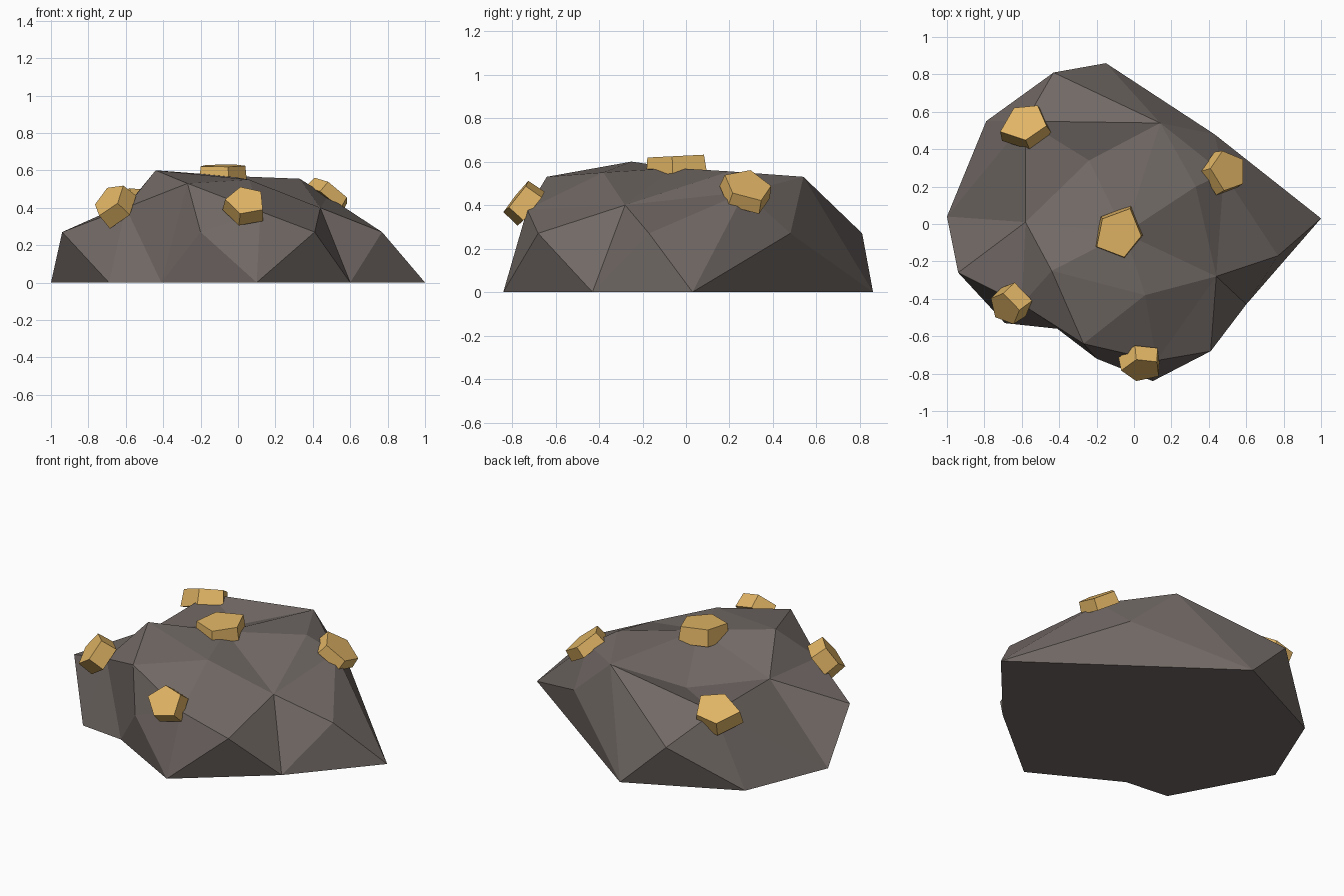
import bpy, bmesh, math
from mathutils import Vector
from mathutils.geometry import delaunay_2d_cdt

if "Cube" in bpy.data.objects:
    bpy.data.objects.remove(bpy.data.objects["Cube"])


def material(name, rgb):
    m = bpy.data.materials.new(name)
    m.diffuse_color = (*rgb, 1)
    m.use_nodes = True
    m.node_tree.nodes["Principled BSDF"].inputs["Base Color"].default_value = m.diffuse_color
    return m


def make_object(name, bm, mat):
    bmesh.ops.recalc_face_normals(bm, faces=bm.faces)
    me = bpy.data.meshes.new(name)
    bm.to_mesh(me)
    bm.free()
    me.materials.append(mat)
    ob = bpy.data.objects.new(name, me)
    bpy.context.collection.objects.link(ob)
    return ob


stone = material("stone", (0.165, 0.14, 0.13))
gold = material("gold", (0.75, 0.46, 0.13))

# Rock corners: ground outline, then waist, then crown
ground = [(-1, .04), (-.79, .55), (-.15, .86), (1, .03),
          (.60, -.43), (.10, -.84), (-.41, -.56), (-.69, -.53)]
waist = [(-.94, -.26), (-.20, -.72), (.41, -.68), (.77, -.17), (.43, .48), (-.43, .81)]
crown = [(-.27, -.64, .53), (.12, -.73, .38), (.44, -.28, .40), (.48, .27, .46),
         (.14, .54, .53), (-.58, .55, .43), (-.58, .01, .43), (-.60, -.43, .40),
         (-.44, -.25, .60), (-.24, .34, .41), (-.05, -.05, .57), (.06, -.38, .55),
         (.33, .20, .555)]
points = [(x, y, 0) for x, y in ground] + [(x, y, .27) for x, y in waist] + crown

# Ridges that must show as edges
ridges = [(14, 22), (22, 20), (20, 0), (20, 8), (19, 0), (19, 20), (19, 18), (18, 23),
          (23, 20), (18, 2), (13, 18), (13, 19), (16, 10), (16, 4), (16, 11),
          (22, 24), (19, 1), (16, 26), (17, 12), (17, 3), (17, 18), (14, 25), (25, 15)]

# Rock: flatten the dome from a point below it, triangulate, lift back up
flat = [Vector((x, y)) / (z + .6) for x, y, z in points]
loop = list(range(len(ground)))
_, _, tris, source, _, _ = delaunay_2d_cdt(flat, ridges, [loop[::-1]], 1, 1e-5)
bm = bmesh.new()
verts = [bm.verts.new(p) for p in points]
for t in tris:
    bm.faces.new([verts[source[i][0]] for i in t])
bm.faces.new([verts[i] for i in loop])
make_object("rock", bm, stone)


# Nugget: irregular five-sided chunk sitting on the rock
def nugget(name, centre, normal, radii, turn, depth=.10):
    n = Vector(normal).normalized()
    rot = n.to_track_quat('Z', 'Y')
    bm = bmesh.new()
    rings = []
    for h, s in ((-depth * .6, 1.0), (depth * .4, .92)):
        ring = []
        for i, r in enumerate(radii):
            a = turn + i * math.tau / 5
            p = Vector((r * s * math.cos(a), r * s * math.sin(a), h))
            ring.append(bm.verts.new(Vector(centre) + rot @ p))
        rings.append(ring)
    low, top = rings
    bm.faces.new(low)
    bm.faces.new(top)
    for i in range(5):
        j = (i + 1) % 5
        bm.faces.new((low[i], low[j], top[j], top[i]))
    make_object(name, bm, gold)


nugget("top_nugget", (-.08, -.05, .585), (0, -.05, 1), (.13, .16, .13, .15, .14), -.1)
nugget("front_nugget", (.04, -.75, .42), (.05, -.75, .6), (.11, .10, .12, .11, .12), .6, .09)
nugget("left_nugget", (-.67, -.43, .42), (-.6, -.5, .6), (.12, .11, .10, .12, .11), 1.0)
nugget("back_nugget", (-.57, .53, .42), (-.2, .4, .8), (.16, .12, .13, .12, .12), -.1)
nugget("right_nugget", (.49, .28, .47), (.55, .2, .75), (.13, .13, .12, .13, .12), 1.2, .07)
